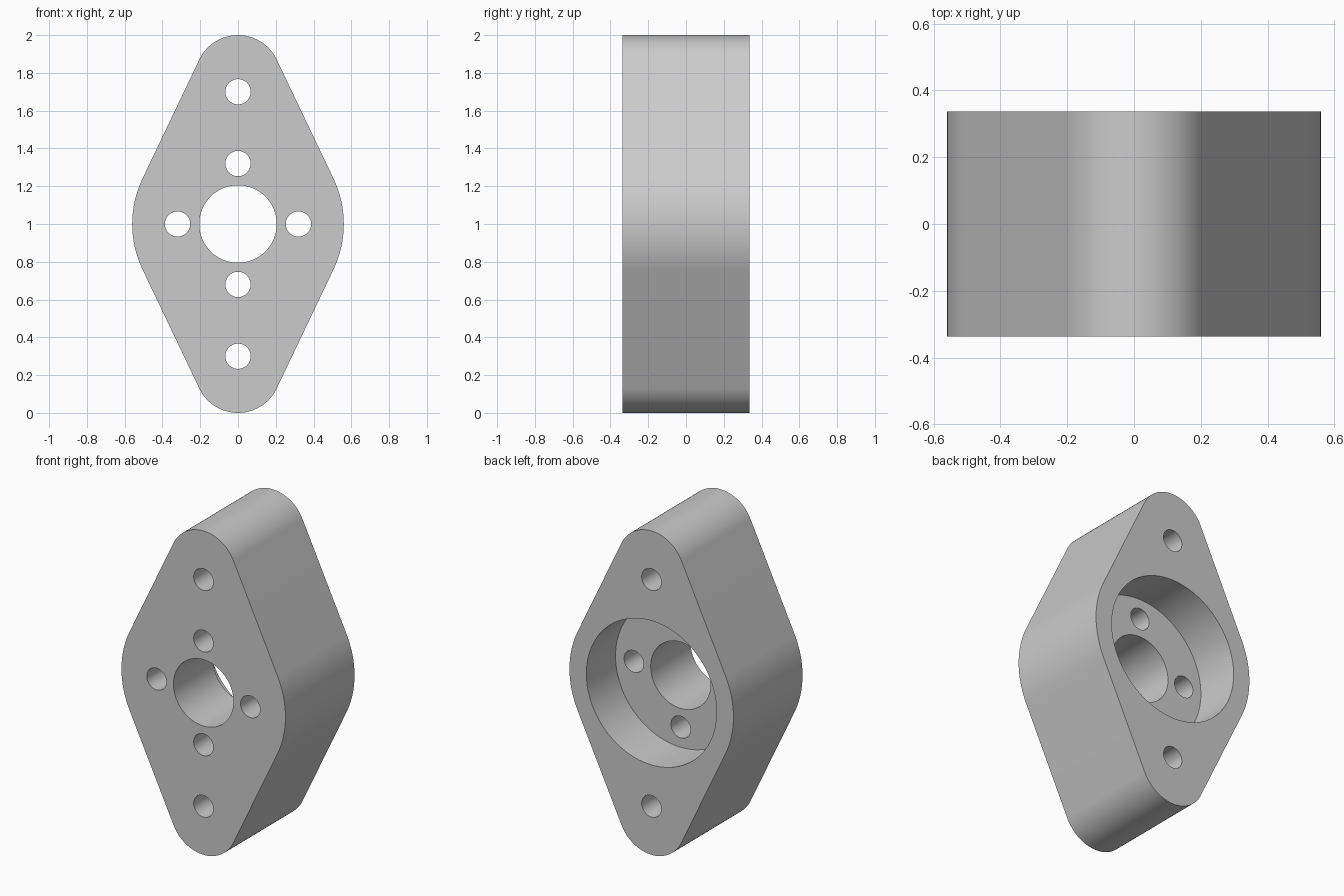
import bpy, bmesh, math

if "Cube" in bpy.data.objects:
    bpy.data.objects.remove(bpy.data.objects["Cube"])

HALF = 0.337            # half thickness along y
MID_R, END_R = 0.56, 0.227
END_Z = 1.0 - END_R     # end arc centres above and below the middle
FLOOR_Y = HALF - 0.285  # floor of the rear recess

steel = bpy.data.materials.new("grey")
steel.diffuse_color = (0.6, 0.6, 0.6, 1)
steel.use_nodes = True
steel.node_tree.nodes["Principled BSDF"].inputs["Base Color"].default_value = steel.diffuse_color


def arc(cz, r, a0, a1, n):
    return [(r * math.cos(a0 + (a1 - a0) * i / n),
             cz + r * math.sin(a0 + (a1 - a0) * i / n)) for i in range(n + 1)]


def extrude_profile(name, points, y0, y1):
    """Solid from an x/z outline, extruded from y0 to y1."""
    bm = bmesh.new()
    face = bm.faces.new([bm.verts.new((x, y0, z)) for x, z in points])
    out = bmesh.ops.extrude_face_region(bm, geom=[face])
    moved = [v for v in out["geom"] if isinstance(v, bmesh.types.BMVert)]
    bmesh.ops.translate(bm, verts=moved, vec=(0, y1 - y0, 0))
    bmesh.ops.recalc_face_normals(bm, faces=bm.faces)
    mesh = bpy.data.meshes.new(name)
    bm.to_mesh(mesh)
    bm.free()
    mesh.materials.append(steel)
    obj = bpy.data.objects.new(name, mesh)
    bpy.context.collection.objects.link(obj)
    return obj


# Flange outline: wide middle arcs and small end arcs joined by tangent lines
t = math.asin((MID_R - END_R) / END_Z)
pi = math.pi
outline = (arc(1, MID_R, -t, t, 24)
           + arc(1 + END_Z, END_R, t, pi - t, 36)
           + arc(1, MID_R, pi - t, pi + t, 24)
           + arc(1 - END_Z, END_R, pi + t, 2 * pi - t, 36))
flange = extrude_profile("flange_plate", outline, -HALF, HALF)


def drill(name, x, z, r, n, y0=-HALF - 0.1):
    """Add a round cut from y0 out through the back."""
    circle = [(x + px, z + pz) for px, pz in arc(0, r, 0, 2 * pi, n)[:-1]]
    cutter = extrude_profile(name, circle, y0, HALF + 0.1)
    cutter.hide_render = True
    mod = flange.modifiers.new(name, 'BOOLEAN')
    mod.operation = 'DIFFERENCE'
    mod.solver = 'EXACT'
    mod.object = cutter
    return cutter


# Rear recess, centre bore, four inner bolt holes and two outer bolt holes
cutters = [drill("recess_cutter", 0, 1, 0.445, 96, FLOOR_Y),
           drill("bore_cutter", 0, 1, 0.205, 72)]
for s in (-1, 1):
    cutters += [drill("side_hole_cutter", s * 0.32, 1, 0.067, 40),
                drill("inner_hole_cutter", 0, 1 + s * 0.32, 0.067, 40),
                drill("outer_hole_cutter", 0, 1 + s * 0.70, 0.067, 40)]

# Bake the cuts and remove the cutters
bpy.context.view_layer.update()
graph = bpy.context.evaluated_depsgraph_get()
cut_mesh = bpy.data.meshes.new_from_object(flange.evaluated_get(graph))
flange.modifiers.clear()
flange.data = cut_mesh
for c in cutters:
    bpy.data.objects.remove(c)

# Smooth curved walls, crisp rims
bpy.context.view_layer.objects.active = flange
flange.select_set(True)
bpy.ops.object.shade_smooth_by_angle(angle=math.radians(30))
